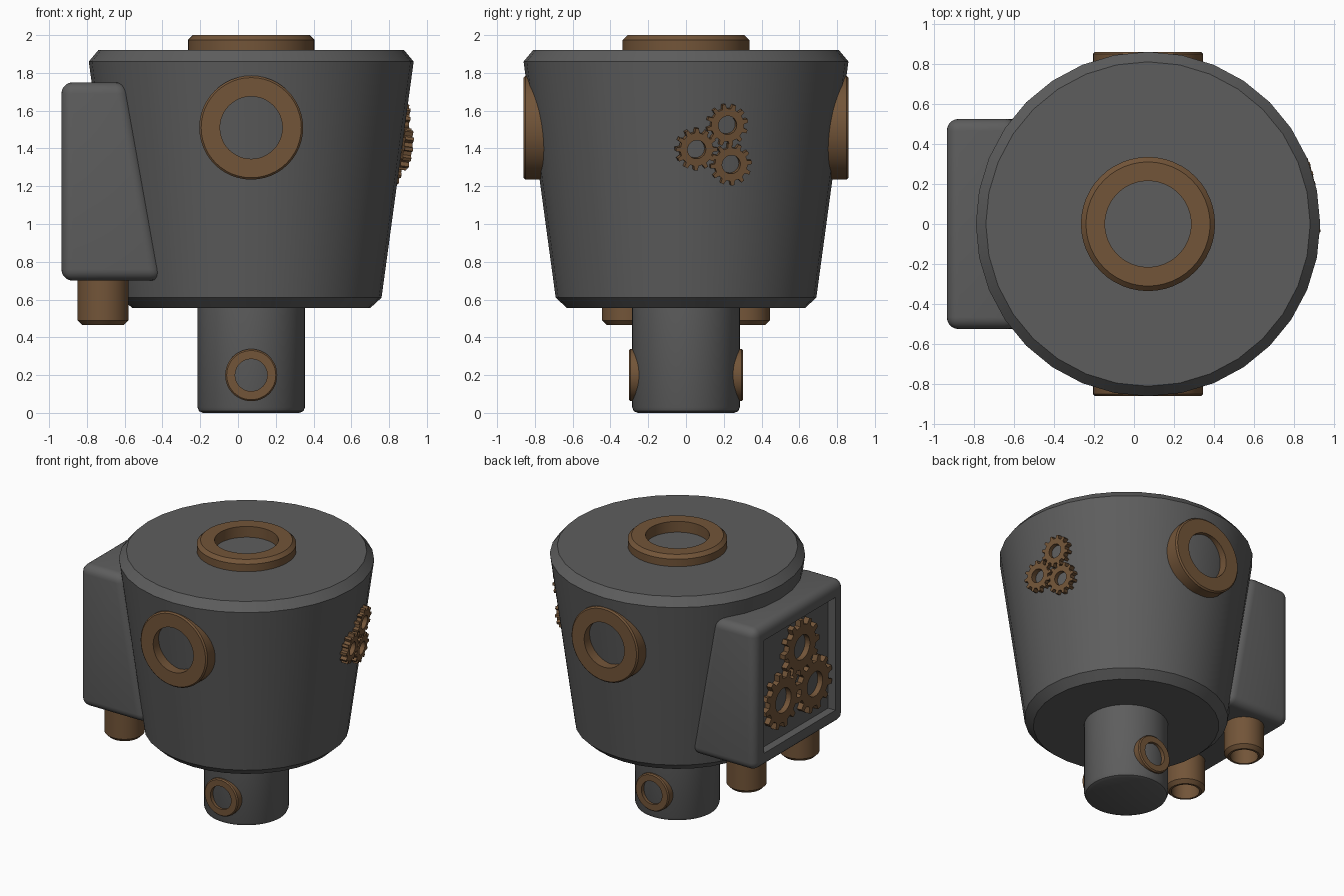
import bpy, bmesh, math
from mathutils import Matrix, Vector

if "Cube" in bpy.data.objects:
    bpy.data.objects.remove(bpy.data.objects["Cube"])

CX = 0.07  # body axis

def material(name, rgb):
    m = bpy.data.materials.new(name)
    m.diffuse_color = (*rgb, 1)
    m.use_nodes = True
    m.node_tree.nodes["Principled BSDF"].inputs["Base Color"].default_value = m.diffuse_color
    return m

COPPER = material("copper", (0.17, 0.09, 0.04))
DARK = material("dark_grey", (0.11, 0.11, 0.11))

def finish(bm, name, mat, matrix=Matrix(), angle=30):
    bmesh.ops.recalc_face_normals(bm, faces=bm.faces)
    mesh = bpy.data.meshes.new(name)
    bm.to_mesh(mesh)
    bm.free()
    ob = bpy.data.objects.new(name, mesh)
    bpy.context.collection.objects.link(ob)
    ob.matrix_world = matrix
    mesh.materials.append(mat)
    bpy.context.view_layer.objects.active = ob
    ob.select_set(True)
    bpy.ops.object.shade_smooth_by_angle(angle=math.radians(angle))
    ob.select_set(False)
    return ob

def lathe(name, profile, mat, matrix, sides=32, closed=False):
    """Revolve (radius, height) points; open profiles get end caps."""
    bm = bmesh.new()
    rows = [[bm.verts.new((r * math.cos(2 * math.pi * i / sides),
                           r * math.sin(2 * math.pi * i / sides), z))
             for i in range(sides)] for r, z in profile]
    pairs = list(zip(rows, rows[1:]))
    if closed:
        pairs.append((rows[-1], rows[0]))
    else:
        bm.faces.new(rows[0])
        bm.faces.new(rows[-1])
    for a, b in pairs:
        for i in range(sides):
            j = (i + 1) % sides
            bm.faces.new((a[i], a[j], b[j], b[i]))
    return finish(bm, name, mat, matrix)

def ring(name, matrix, outer, inner, z0, z1, bevel):
    profile = [(inner, z0), (outer, z0), (outer, z1 - bevel),
               (outer - bevel, z1), (inner, z1)]
    return lathe(name, profile, COPPER, matrix, 48, True)

def gear(name, matrix, radius, thick, teeth=12, phase=0.0):
    """Flat spur gear with a round bore, axis along local z."""
    root, bore = radius * 0.79, radius * 0.44
    steps = [(-0.42, root), (-0.24, 1), (0.24, 1), (0.42, root)]
    loops = [[], [], [], []]
    bm = bmesh.new()
    for t in range(teeth):
        for f, r in steps:
            a = 2 * math.pi * (t + 0.5 * f * 1.3 + phase) / teeth
            r = radius if r == 1 else r
            for k, (rad, z) in enumerate(((r, 0), (r, thick), (bore, thick), (bore, 0))):
                loops[k].append(bm.verts.new((rad * math.cos(a), rad * math.sin(a), z)))
    n = teeth * len(steps)
    for k in range(4):
        a, b = loops[k], loops[(k + 1) % 4]
        for i in range(n):
            j = (i + 1) % n
            bm.faces.new((a[i], a[j], b[j], b[i]))
    return finish(bm, name, COPPER, matrix, 20)

def frame(origin, u, v):
    """Matrix with local x = u, local y = v, local z = u x v."""
    u, v = Vector(u).normalized(), Vector(v).normalized()
    m = Matrix((u, v, u.cross(v))).transposed().to_4x4()
    m.translation = origin
    return m

AXIS = Matrix.Translation((CX, 0, 0))

# Tapered main body and lower post
lathe("body", [(0.63, 0.555), (0.69, 0.61), (0.86, 1.86), (0.81, 1.92)], DARK, AXIS)
lathe("lower_post", [(0.255, 0), (0.276, 0.009), (0.285, 0.03), (0.285, 0.6)], DARK, AXIS, 48)

# Copper rings on the top, front and back
ring("top_ring", AXIS, 0.335, 0.215, 1.9, 2.0, 0.025)
for side, s in (("front", -1), ("back", 1)):
    def facing(z):
        return frame((CX, 0, z), (-s, 0, 0), (0, 0, 1))
    ring(side + "_body_ring", facing(1.51), 0.275, 0.165, 0.7, 0.86, 0.01)
    ring(side + "_post_ring", facing(0.2), 0.138, 0.085, 0.2, 0.303, 0.008)

# Side box: slanted profile, rounded edges, recessed outer panel
bm = bmesh.new()
profile = [(-0.935, 0.7), (-0.40, 0.7), (-0.59, 1.75), (-0.935, 1.75)]
base = bm.faces.new([bm.verts.new((x, -0.525, z)) for x, z in profile])
out = bmesh.ops.extrude_face_region(bm, geom=[base])
bmesh.ops.translate(bm, vec=(0, 1.05, 0),
                    verts=[e for e in out["geom"] if isinstance(e, bmesh.types.BMVert)])
bmesh.ops.recalc_face_normals(bm, faces=bm.faces)
bmesh.ops.bevel(bm, geom=bm.edges[:], offset=0.06, segments=5, profile=0.5, affect='EDGES')
bm.normal_update()
panel = max((f for f in bm.faces if f.normal.x < -0.99), key=lambda f: f.calc_area())
bmesh.ops.inset_region(bm, faces=[panel], thickness=0.065)
rim = bmesh.ops.extrude_face_region(bm, geom=[panel])
bmesh.ops.translate(bm, vec=(0.06, 0, 0),
                    verts=[e for e in rim["geom"] if isinstance(e, bmesh.types.BMVert)])
if panel.is_valid:
    bmesh.ops.delete(bm, geom=[panel], context='FACES_ONLY')
finish(bm, "side_box", DARK)

# Gears inside the box recess
for i, (y, z, p) in enumerate([(-0.05, 1.41, 0.0), (0.17, 1.1, 0.3), (-0.2, 1.08, 0.5)]):
    gear(f"box_gear_{i + 1}", frame((-0.88, y, z), (0, -1, 0), (0, 0, 1)), 0.205, 0.04, 12, p)

# Small gears lying on the right flank of the body
az, tilt = math.radians(12), math.atan(0.17 / 1.25)
u = Vector((-math.sin(az), math.cos(az), 0))
radial = Vector((math.cos(az), math.sin(az), 0))
v = radial * math.sin(tilt) + Vector((0, 0, math.cos(tilt)))
centre = Vector((CX, 0, 1.42)) + radial * 0.785
for i, (y, z, p) in enumerate([(0.05, 1.40, 0.0), (0.21, 1.53, 0.4), (0.235, 1.32, 0.2)]):
    pos = centre + u * (y - 0.165) / math.cos(az) + v * (z - 1.42)
    gear(f"flank_gear_{i + 1}", frame(pos, u, v), 0.112, 0.045, 12, p)

# Outlet tubes beneath the box
for side, s in (("front", -1), ("back", 1)):
    m = frame((-0.715, s * 0.31, 0), (1, 0, 0), (0, -1, 0))
    ring(side + "_outlet_tube", m, 0.135, 0.095, -0.74, -0.465, 0.025)
